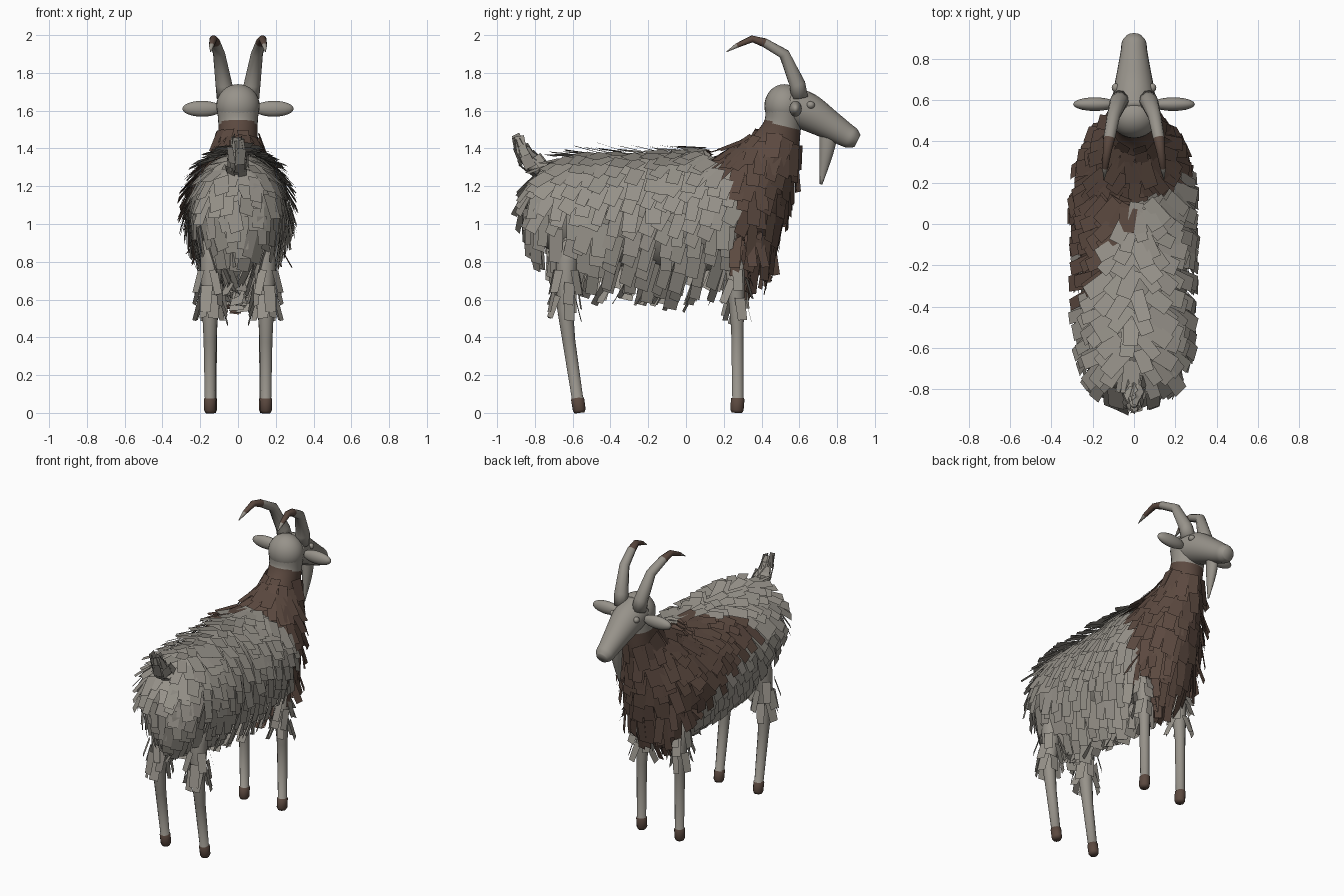
import bpy, bmesh, math, random
from mathutils import Vector, Matrix

random.seed(4)
if "Cube" in bpy.data.objects:
    bpy.data.objects.remove(bpy.data.objects["Cube"])


def material(name, rgb):
    m = bpy.data.materials.new(name)
    m.use_nodes = True
    m.diffuse_color = (*rgb, 1)
    m.node_tree.nodes["Principled BSDF"].inputs["Base Color"].default_value = (*rgb, 1)
    return m


MATS = [material("grey", (0.31, 0.29, 0.255)), material("brown", (0.105, 0.066, 0.05))]
GREY, BROWN = 0, 1


def all_grey(p):
    return GREY


def all_brown(p):
    return BROWN


def hoof_colour(p):
    return BROWN if p.z < 0.08 else GREY


def horn_colour(p):
    return BROWN if 0.27 < p.y < 0.41 else GREY


def coat_colour(p):
    # brown forequarters, with a saddle patch reaching back on the -x flank
    if p.z + 0.3 * (p.y - 0.42) > 1.55:
        return GREY
    if p.x > -0.02:
        edge = min(0.06 + 0.9 * (p.x + 0.02), 0.27)
        if p.z < 1.1:
            edge = max(edge, 0.28)
    else:
        edge = max(0.05 + 2.5 * (p.x + 0.02), -0.42)
        low = min(max((1.22 - p.z) / 0.24, 0), 1)
        edge += (0.2 - edge) * low
    return BROWN if p.y > edge else GREY


def finish(name, bm, colour, smooth=True, mirror=False):
    for f in bm.faces:
        f.material_index = colour(f.calc_center_median())
    me = bpy.data.meshes.new(name)
    bm.to_mesh(me)
    bm.free()
    for m in MATS:
        me.materials.append(m)
    ob = bpy.data.objects.new(name, me)
    bpy.context.collection.objects.link(ob)
    if smooth:
        for f in me.polygons:
            f.use_smooth = True
    if mirror:
        ob.modifiers.new("mirror", "MIRROR").use_mirror_merge = False
    return ob


def spline(keys, steps):
    """Smooth path through (x, y, z, half width, half depth) keys."""
    k = [Vector(a) for a in keys]
    k = [k[0]] + k + [k[-1]]
    out = []
    for i in range(1, len(k) - 2):
        a, b, c, d = k[i - 1:i + 3]
        for s in range(steps):
            t = s / steps
            out.append(0.5 * (2 * b + (c - a) * t + (2 * a - 5 * b + 4 * c - d) * t * t
                              + (3 * b - a - 3 * c + d) * t ** 3))
    return out + [k[-1]]


def ring_frames(path):
    frames = []
    for i, v in enumerate(path):
        lo, hi = path[max(i - 1, 0)], path[min(i + 1, len(path) - 1)]
        t = (Vector(hi[:3]) - Vector(lo[:3])).normalized()
        a = (Vector((1, 0, 0)) - t * t.x).normalized()
        frames.append((Vector(v[:3]), a * v[3], t.cross(a) * v[4], t))
    return frames


def tube(name, path, colour, sides=12, mirror=False):
    bm = bmesh.new()
    rings = []
    for c, a, b, t in ring_frames(path):
        angles = [math.tau * j / sides for j in range(sides)]
        rings.append([bm.verts.new(c + a * math.cos(q) + b * math.sin(q)) for q in angles])
    for r, s in zip(rings, rings[1:]):
        for j in range(sides):
            k = (j + 1) % sides
            bm.faces.new((r[j], r[k], s[k], s[j]))
    bm.faces.new(rings[0][::-1])
    bm.faces.new(rings[-1])
    bmesh.ops.recalc_face_normals(bm, faces=bm.faces)
    return finish(name, bm, colour, mirror=mirror)


def fur(name, path, colour, flow, keep, length=0.14, width=0.075, lift=0.25,
        gap=0.06, hang=1.5, mirror=False):
    """Overlapping flat locks laid over a tube, combed along flow."""
    bm = bmesh.new()
    layer = []
    frames = ring_frames(path)
    walked = gap
    for i, (c, a, b, t) in enumerate(frames):
        ra, rb = a.length, b.length
        if i:
            before = frames[i - 1]
            walked += math.hypot((c - before[0]).length, ra - before[1].length)
        if walked < gap:
            continue
        walked = 0
        p0, p1 = frames[max(i - 1, 0)], frames[min(i + 1, len(frames) - 1)]
        grow = (p1[1].length - p0[1].length) / max((p1[0] - p0[0]).length, 0.001)
        count = max(5, int(math.pi * (ra + rb) / gap))
        shift = random.random()
        for j in range(count):
            q = math.tau * (j + shift + random.uniform(-0.25, 0.25)) / count
            p = c + a * math.cos(q) + b * math.sin(q) + t * random.uniform(-0.015, 0.015)
            if not keep(p):
                continue
            n = a / ra * math.cos(q) * rb + b / rb * math.sin(q) * ra
            n = (n.normalized() - t * max(min(grow, 2), -2)).normalized()
            comb = (flow - n * flow.dot(n)).normalized()
            comb = Matrix.Rotation(random.uniform(-0.25, 0.25), 3, n) @ comb
            side = comb.cross(n).normalized()
            under = max(0, -n.z)
            way = comb + n * lift * random.uniform(0.5, 1.3)
            way = (way + Vector((0, 0, -hang * under))).normalized()
            size = length * random.uniform(0.8, 1.15) * (1 + 0.5 * under * (hang > 0))
            half = side * width * random.uniform(0.4, 0.6)
            root = p + n * 0.008 - comb * 0.02
            tip = root + way * size
            corners = (root - half, root + half, tip + half * 0.9, tip - half * 0.9)
            bm.faces.new([bm.verts.new(v) for v in corners])
            layer.append(colour(p))
    ob = finish(name, bm, all_grey, smooth=False, mirror=mirror)
    for f, m in zip(ob.data.polygons, layer):
        f.material_index = m
    return ob


def ball(name, centre, radii, mirror=False, segments=20):
    bm = bmesh.new()
    place = Matrix.Translation(centre) @ Matrix.Diagonal((*radii, 1))
    bmesh.ops.create_uvsphere(bm, u_segments=segments, v_segments=segments // 2 + 2,
                              radius=1, matrix=place)
    return finish(name, bm, all_grey, mirror=mirror)


# Trunk and neck, covered with locks
trunk = spline([
    (0, -0.83, 1.15, 0.05, 0.07), (0, -0.79, 1.14, 0.15, 0.17),
    (0, -0.68, 1.11, 0.22, 0.25), (0, -0.45, 1.085, 0.25, 0.29),
    (0, -0.1, 1.065, 0.26, 0.315), (0, 0.12, 1.08, 0.26, 0.32),
    (0, 0.27, 1.14, 0.235, 0.285), (0, 0.385, 1.28, 0.168, 0.19),
    (0, 0.465, 1.4, 0.113, 0.138), (0, 0.51, 1.52, 0.104, 0.1),
    (0, 0.52, 1.62, 0.113, 0.1)], 8)
tube("body", trunk, coat_colour, sides=32)
fur("body_fur", trunk, coat_colour, Vector((0, -0.3, -1)),
    lambda p: p.z + 0.3 * (p.y - 0.42) < 1.48, lift=0.23)

# Long brown locks hanging below the chest
brisket = spline([(0, 0.29, 0.91, 0.185, 0.12), (0, 0.35, 0.93, 0.18, 0.12),
                  (0, 0.42, 0.98, 0.13, 0.1)], 8)
fur("chest_fringe", brisket, all_brown, Vector((0, -0.1, -1)), lambda p: p.z < 0.96,
    length=0.2, width=0.06, lift=0.12, gap=0.045)

# Tail with upswept locks
tail = spline([(0, -0.77, 1.29, 0.045, 0.04), (0, -0.84, 1.34, 0.035, 0.035),
               (0, -0.88, 1.42, 0.015, 0.012)], 6)
tube("tail", tail, all_grey)
fur("tail_fur", tail, all_grey, Vector((0, -0.35, 1)), lambda p: True,
    length=0.085, width=0.055, lift=0.08, gap=0.045, hang=0)

# Legs with brown hooves and shaggy upper parts
hind = [(0.11, -0.6, 0.95, 0.07, 0.07), (0.14, -0.63, 0.8, 0.06, 0.06),
        (0.148, -0.64, 0.55, 0.042, 0.042), (0.148, -0.62, 0.38, 0.034, 0.034),
        (0.148, -0.575, 0.08, 0.028, 0.03), (0.148, -0.574, 0.075, 0.033, 0.035),
        (0.148, -0.565, 0.015, 0.032, 0.034), (0.148, -0.563, 0.0, 0.025, 0.026)]
fore = [(0.13, 0.26, 0.9, 0.06, 0.06), (0.142, 0.265, 0.65, 0.045, 0.045),
        (0.143, 0.272, 0.45, 0.033, 0.033), (0.143, 0.275, 0.08, 0.028, 0.03),
        (0.143, 0.274, 0.075, 0.033, 0.036), (0.143, 0.27, 0.015, 0.032, 0.035),
        (0.143, 0.269, 0.0, 0.025, 0.027)]
for label, keys in (("hind", hind), ("front", fore)):
    tube(label + "_legs", [Vector(k) for k in keys], hoof_colour, mirror=True)
    fur(label + "_leg_fur", spline(keys[:3], 8), all_grey, Vector((0, -0.15, -1)),
        lambda p: 0.54 < p.z < 0.8, length=0.125, width=0.055, lift=0.35, mirror=True)

# Head
ball("skull", (0, 0.52, 1.625), (0.115, 0.105, 0.115), segments=28)
muzzle = spline([(0, 0.54, 1.635, 0.108, 0.1), (0, 0.64, 1.595, 0.1, 0.1),
                 (0, 0.75, 1.53, 0.08, 0.08), (0, 0.84, 1.475, 0.064, 0.064),
                 (0, 0.88, 1.454, 0.059, 0.056), (0, 0.908, 1.44, 0.038, 0.036)], 4)
tube("muzzle", muzzle, all_grey, sides=20)
ball("ears", (0.19, 0.58, 1.61), (0.105, 0.033, 0.042), mirror=True)
ball("eyes", (0.088, 0.66, 1.63), (0.02, 0.022, 0.02), mirror=True, segments=12)
beard = spline([(0, 0.755, 1.48, 0.035, 0.05), (0, 0.742, 1.37, 0.03, 0.036),
                (0, 0.715, 1.21, 0.004, 0.007)], 4)
tube("beard", beard, all_grey)

# Horns with a brown band before the pale tips
horn = [(0.065, 0.6, 1.67, 0.048, 0.048), (0.075, 0.59, 1.74, 0.044, 0.044),
        (0.1, 0.52, 1.9, 0.032, 0.03), (0.12, 0.415, 1.96, 0.028, 0.025),
        (0.13, 0.35, 1.98, 0.021, 0.019), (0.14, 0.27, 1.945, 0.014, 0.013),
        (0.145, 0.215, 1.912, 0.002, 0.002)]
tube("horns", [Vector(h) for h in horn], horn_colour, sides=10, mirror=True)
